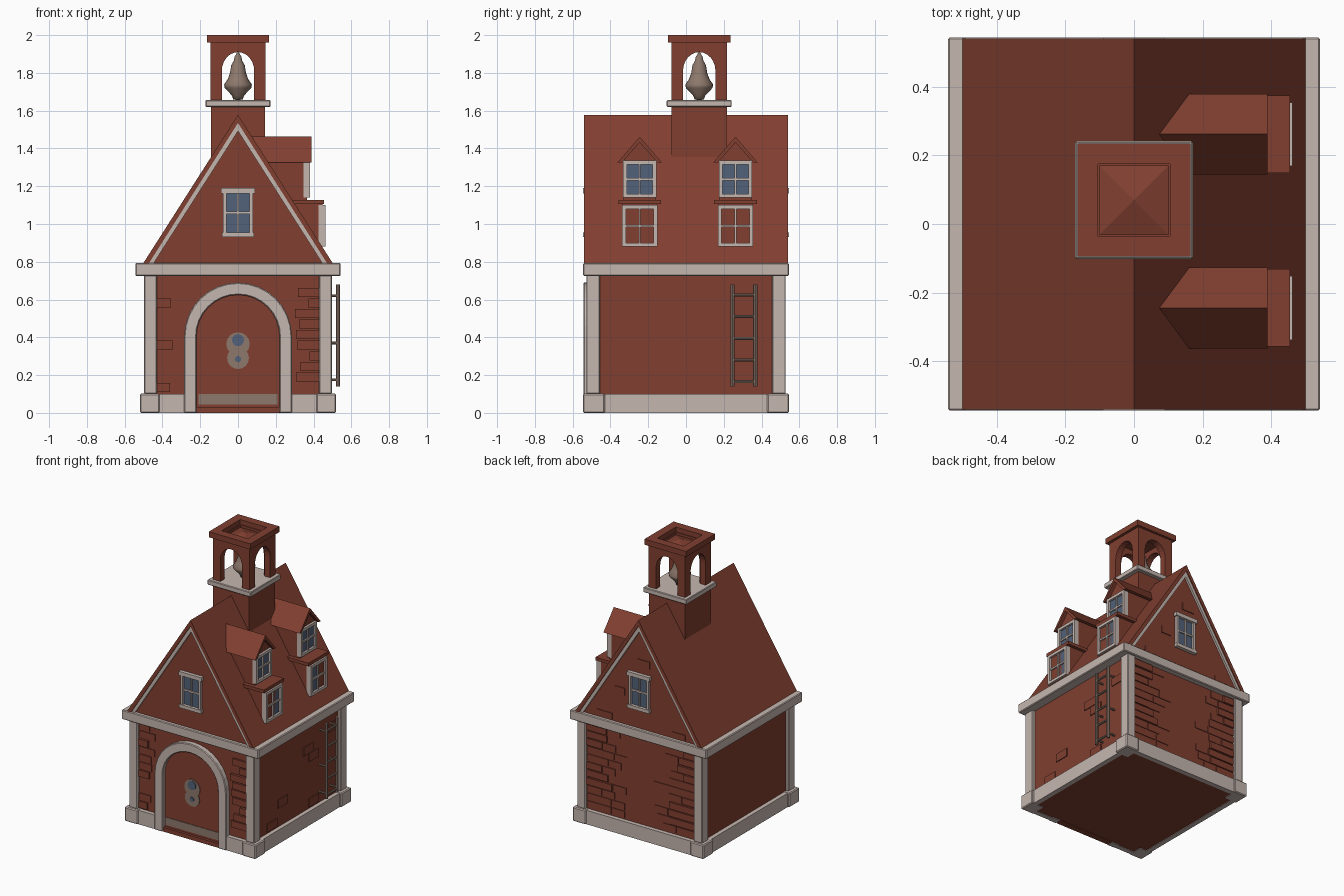
import bpy, bmesh, math, random
from mathutils import Vector

if "Cube" in bpy.data.objects:
    bpy.data.objects.remove(bpy.data.objects["Cube"])
random.seed(4)


def mat(name, c):
    m = bpy.data.materials.new(name)
    m.diffuse_color = (*c, 1)
    m.use_nodes = True
    m.node_tree.nodes["Principled BSDF"].inputs["Base Color"].default_value = m.diffuse_color
    return m


RED = mat("brick red", (0.22, 0.05, 0.03))
STONE = mat("pale stone", (0.56, 0.47, 0.43))
BROWN = mat("grey brown", (0.27, 0.19, 0.15))
GLASS = mat("blue glass", (0.085, 0.12, 0.19))


def finish(name, bm, m, bevel=0):
    bmesh.ops.recalc_face_normals(bm, faces=bm.faces)
    me = bpy.data.meshes.new(name)
    bm.to_mesh(me)
    bm.free()
    me.materials.append(m)
    o = bpy.data.objects.new(name, me)
    bpy.context.collection.objects.link(o)
    if bevel:
        b = o.modifiers.new("bevel", 'BEVEL')
        b.width = bevel
        b.segments = 1
    return o


def boxes(name, m, lst, bevel=0):
    """Several boxes (x0,x1,y0,y1,z0,z1) as one object."""
    bm = bmesh.new()
    for x0, x1, y0, y1, z0, z1 in lst:
        vs = bmesh.ops.create_cube(bm, size=1)['verts']
        for v in vs:
            v.co = Vector(((x0 + x1) / 2 + v.co.x * (x1 - x0),
                           (y0 + y1) / 2 + v.co.y * (y1 - y0),
                           (z0 + z1) / 2 + v.co.z * (z1 - z0)))
    return finish(name, bm, m, bevel)


def prism(name, m, pts, a, b, axis='y', bevel=0):
    """Extrude a (u,z) outline along y or x from a to b."""
    bm = bmesh.new()
    f = [(lambda u, z, d: (u, d, z)), (lambda u, z, d: (d, u, z))][axis == 'x']
    A = [bm.verts.new(f(u, z, a)) for u, z in pts]
    B = [bm.verts.new(f(u, z, b)) for u, z in pts]
    bm.faces.new(A)
    bm.faces.new(B[::-1])
    n = len(pts)
    for i in range(n):
        bm.faces.new((A[i], A[(i + 1) % n], B[(i + 1) % n], B[i]))
    return finish(name, bm, m, bevel)


def arc(r, z, n=16, cx=0, rz=None):
    return [(cx + r * math.cos(math.pi * i / n), z + (rz or r) * math.sin(math.pi * i / n)) for i in range(n + 1)]


def window(name, axis, s, c, d, hw, z0, z1, w=0.02, lintel=False):
    """Framed window facing s along the axis; d is its outer face."""
    def b(u0, u1, a, e, z0, z1):
        lo, hi = sorted((d - s * a, d - s * e))
        return (c + u0, c + u1, lo, hi, z0, z1) if axis == 'y' else (lo, hi, c + u0, c + u1, z0, z1)
    zm = (z0 + z1) / 2
    fr = [b(-hw, -hw + w, 0, .035, z0, z1), b(hw - w, hw, 0, .035, z0, z1),
          b(-hw, hw, 0, .035, z0, z0 + w), b(-hw, hw, 0, .035, z1 - w, z1),
          b(-.005, .005, .006, .03, z0, z1), b(-hw, hw, .006, .03, zm - .006, zm + .006)]
    if lintel:
        fr += [b(-hw - .01, hw + .01, -.006, .035, z1 - .028, z1),
               b(-hw - .006, hw + .006, -.006, .035, z0, z0 + .025)]
    boxes(name + "_frame", STONE, fr)
    boxes(name + "_glass", GLASS, [b(-hw + .01, hw - .01, .015, .022, z0 + .01, z1 - .01)])


# Walls, base, posts and cornice
boxes("walls", RED, [(-.475, .475, -.505, .505, .004, .74)])
boxes("base_trim", STONE, [(-.505, -.47, -.53, .53, 0, .1), (.47, .505, -.53, .53, 0, .1),
                           (-.5, .5, .5, .535, 0, .1),
                           (-.5, -.27, -.535, -.5, 0, .1), (.27, .5, -.535, -.5, 0, .1)])
C = [(sx, sy) for sx in (-1, 1) for sy in (-1, 1)]


def corner(sx, sy, xa, xb, ya, yb, za, zb):
    return (*sorted((sx * xa, sx * xb)), *sorted((sy * ya, sy * yb)), za, zb)


boxes("base_corners", STONE, [corner(*c, .415, .52, .43, .545, 0, .102) for c in C], .006)
boxes("corner_posts", STONE, [corner(*c, .43, .497, .455, .528, .1, .73) for c in C], .005)
boxes("cornice", STONE, [(-.543, .543, -.545, .545, .725, .793)], .005)

# Roof: gable core, sloping slabs, gable trim
prism("gable_core", RED, [(-.49, .79), (.49, .79), (0, 1.56)], -.52, .52)
prism("roof", RED, [(-.503, .79), (0, 1.578), (.503, .79), (.473, .79), (0, 1.535), (-.473, .79)], -.541, .541)
for n, a, b in (("front", -.534, -.51), ("back", .51, .534)):
    prism(n + "_gable_trim", STONE,
          [(-.474, .793), (0, 1.537), (.474, .793), (.446, .793), (0, 1.492), (-.446, .793)], a, b)
window("front_gable_window", 'y', -1, 0, -.539, .08, .93, 1.19, .018, True)
window("back_gable_window", 'y', 1, 0, .539, .08, .93, 1.19, .018, True)

# Arched door
prism("door_arch", STONE, [(.285, 0)] + arc(.285, .405) + [(-.285, 0), (-.22, 0)]
      + arc(.22, .405)[::-1] + [(.22, 0)], -.543, -.49, bevel=.005)
prism("door", RED, [(.222, 0)] + arc(.222, .405) + [(-.222, 0)], -.516, -.49)
boxes("threshold", RED, [(-.22, .22, -.535, -.5, 0, .03)])
boxes("threshold_strip", BROWN, [(-.21, .21, -.52, -.512, .045, .1)])
for n, cz, r, y, m in (("lock_plate_upper", .365, .062, -.521, BROWN), ("lock_plate_lower", .29, .058, -.5205, BROWN),
                       ("lock_knob", .385, .032, -.526, GLASS), ("keyhole", .285, .016, -.526, GLASS)):
    prism(n, m, [(r * math.cos(t * math.pi / 8), cz + r * math.sin(t * math.pi / 8)) for t in range(16)], y, y + .008)

# Raised bricks beside the door, on the back, in both gables, and on the right wall
front, back = [], []
z = .11
row = 0
while z < .70:
    h = .048
    for s in (-1, 1):
        inner = .29 if z < .42 else max(.2, math.sqrt(max(.0, .29 ** 2 - (z - .405) ** 2)) + .01)
        L = random.uniform(.05, .13)
        if random.random() < .85:
            p = random.choice((.006, .012, .018))
            front.append((*sorted((s * .43, s * max(inner, .43 - L))), -.505 - p, -.5, z, z + h))
        L2 = random.uniform(.08, .22)
        p = random.choice((.005, .009, .014))
        back.append((*sorted((s * .43, s * (.43 - L2))), .5, .505 + p, z, z + h))
        if random.random() < .5:
            a = .43 - L2 - .006
            back.append((*sorted((s * a, s * (a - .1))), .5, .51, z, z + h))
    z += .056
    row += 1
boxes("front_bricks", RED, front)
boxes("back_bricks", RED, back)
boxes("back_gable_bricks", RED, [(-.36, -.26, .51, .526, .8, .84), (.22, .34, .51, .526, .8, .845),
                                 (-.08, .02, .51, .526, 1.24, 1.29), (.12, .2, .51, .526, 1.0, 1.05)])
boxes("side_bricks", RED, [(.47, .481, y, y + .11, z, z + .06) for y, z in
                           ((.06, .5), (-.23, .235), (-.35, .11), (.12, .11), (.12, .435), (.34, .56))])

# Ladder on the right wall
bm = bmesh.new()


def rod(p, q, r):
    p, q = Vector(p), Vector(q)
    vs = bmesh.ops.create_cone(bm, cap_ends=True, segments=8, radius1=r, radius2=r, depth=(q - p).length)['verts']
    rot = (q - p).to_track_quat('Z', 'Y')
    for v in vs:
        v.co = (p + q) / 2 + rot @ v.co


for y in (.247, .367):
    rod((.53, y, .14), (.53, y, .68), .011)
    for z in (.175, .37, .62):
        rod((.47, y, z), (.53, y, z), .007)
for i in range(5):
    rod((.53, .247, .165 + i * .115), (.53, .367, .165 + i * .115), .008)
finish("ladder", bm, BROWN)

# Two stacked dormers on the right roof slope
for n, c in (("front", -.245), ("back", .262)):
    prism(n + "_dormer_body", RED, [(c - .085, 1.1), (c + .085, 1.1), (c + .085, 1.34), (c, 1.44), (c - .085, 1.34)],
          .08, .366, 'x')
    prism(n + "_dormer_roof", RED, [(c - .118, 1.325), (c, 1.462), (c + .118, 1.325), (c + .095, 1.325),
                                    (c, 1.432), (c - .095, 1.325)], .07, .39, 'x')
    boxes(n + "_dormer_lower", RED, [(.2, .447, c - .09, c + .09, .875, 1.105),
                                     (.2, .456, c - .113, c + .113, 1.105, 1.128)])
    window(n + "_upper_dormer_window", 'x', 1, c, .382, .088, 1.14, 1.335)
    window(n + "_lower_dormer_window", 'x', 1, c, .462, .093, .88, 1.1)

# Belfry
Y = .07
boxes("belfry_base", RED, [(-.143, .143, Y - .147, Y + .147, 1.3, 1.63)])
boxes("belfry_ledge", STONE, [(-.172, .172, Y - .172, Y + .172, 1.62, 1.656)], .004)


def wall(c):
    return ([(c + .145, 1.65), (c + .145, 1.965), (c - .145, 1.965), (c - .145, 1.65), (c - .086, 1.65)]
            + arc(.086, 1.81, 12, c, .1)[::-1] + [(c + .086, 1.65)])


for i, s in enumerate((-1, 1)):
    prism(("belfry_front", "belfry_back")[i], RED, wall(0), Y + s * .147, Y + s * .1)
    prism(("belfry_left", "belfry_right")[i], RED, wall(Y), s * .145, s * .1, 'x')
boxes("belfry_cap", RED, [(-.165, .165, Y - .165, Y - .105, 1.96, 2), (-.165, .165, Y + .105, Y + .165, 1.96, 2),
                          (-.165, -.105, Y - .105, Y + .105, 1.96, 2), (.105, .165, Y - .105, Y + .105, 1.96, 2)])
bm = bmesh.new()
bmesh.ops.create_cone(bm, cap_ends=True, segments=4, radius1=.152, radius2=0, depth=.035)
for v in bm.verts:
    x, y = v.co.x, v.co.y
    v.co = ((x - y) * .7071, (x + y) * .7071 + Y, v.co.z + 1.9625)
finish("belfry_ceiling", bm, RED)

# Bell, turned from a profile
bm = bmesh.new()
prof = [(0, 1.655), (.025, 1.66), (.032, 1.68), (.07, 1.72), (.074, 1.738), (.055, 1.765),
        (.042, 1.80), (.036, 1.84), (.022, 1.865), (.018, 1.885), (0, 1.915)]
vs = [bm.verts.new((r, Y, z)) for r, z in prof]
es = [bm.edges.new(p) for p in zip(vs, vs[1:])]
bmesh.ops.spin(bm, geom=vs + es, cent=(0, Y, 0), axis=(0, 0, 1), angle=math.tau, steps=20)
bmesh.ops.remove_doubles(bm, verts=bm.verts, dist=.0005)
for f in bm.faces:
    f.smooth = True
finish("bell", bm, BROWN)
